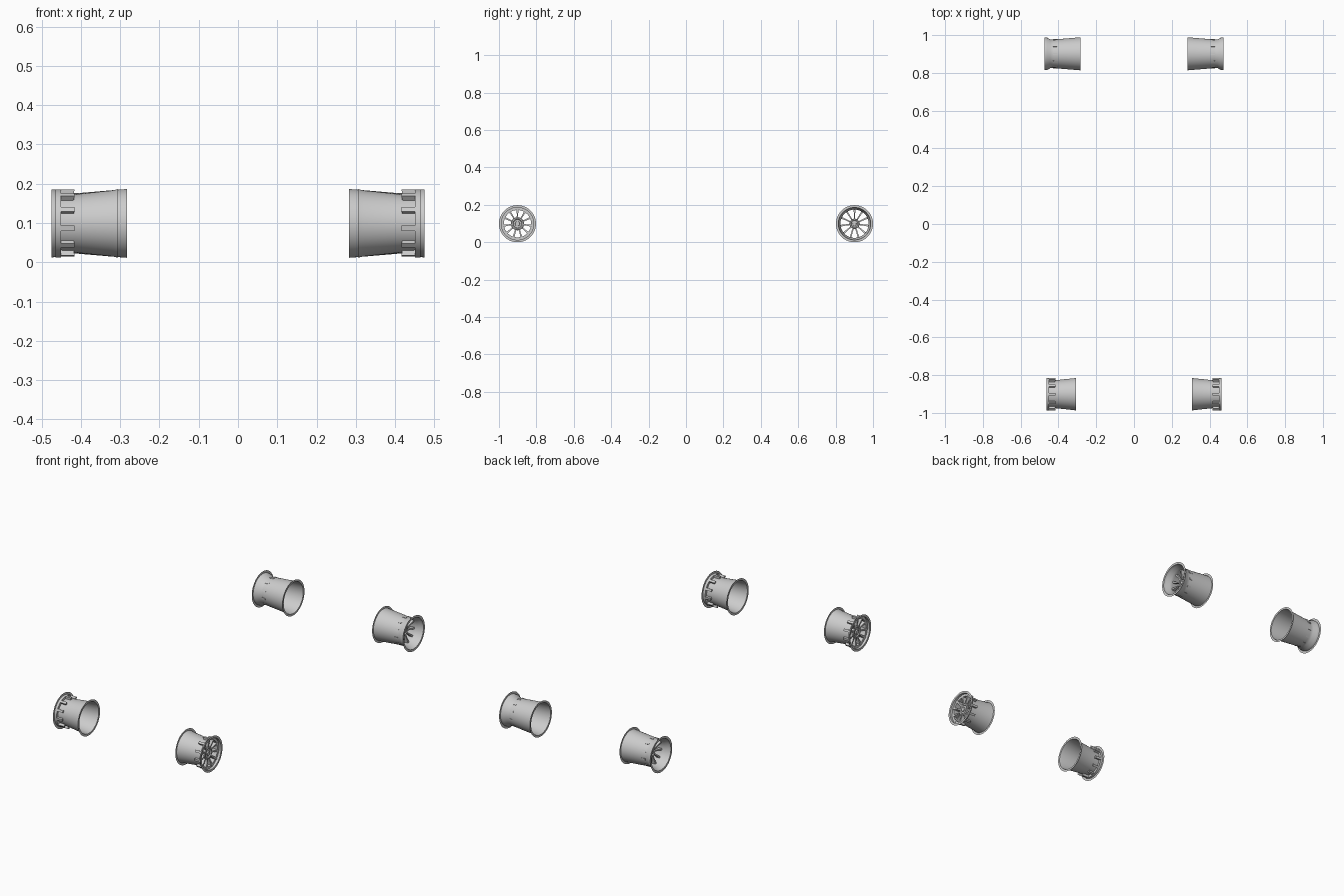
import bpy, bmesh, math
from mathutils import Matrix, Vector

cube = bpy.data.objects.get("Cube")
if cube:
    bpy.data.objects.remove(cube, do_unlink=True)

RADIUS = 0.099
AXLE_Y = 0.901
SPOKES = 11
SEGMENTS = 64


def finish(bm, name, place):
    """Turn a bmesh into a smooth shaded object at a wheel centre."""
    bmesh.ops.recalc_face_normals(bm, faces=bm.faces)
    mesh = bpy.data.meshes.new(name)
    bm.to_mesh(mesh)
    bm.free()
    ob = bpy.data.objects.new(name, mesh)
    bpy.context.collection.objects.link(ob)
    ob.location = place
    bpy.ops.object.select_all(action='DESELECT')
    ob.select_set(True)
    bpy.context.view_layer.objects.active = ob
    bpy.ops.object.shade_smooth_by_angle(angle=math.radians(30))
    return ob


def lathe(name, profile, side, place):
    """Spin (x, radius) points around the axle."""
    bm = bmesh.new()
    verts = [bm.verts.new((side * x, 0, r)) for x, r in profile]
    edges = [bm.edges.new(pair) for pair in zip(verts, verts[1:])]
    bmesh.ops.spin(bm, geom=verts + edges, cent=(0, 0, 0), axis=(1, 0, 0),
                   angle=math.tau, steps=SEGMENTS)
    bmesh.ops.remove_doubles(bm, verts=bm.verts, dist=0.00001)
    return finish(bm, name, place)


def radial_bars(name, sections, side, place):
    """Loft (radius, back x, front x, width) sections and repeat them around."""
    bm = bmesh.new()
    for i in range(SPOKES):
        turn = Matrix.Rotation(math.tau * i / SPOKES, 3, 'X')
        rings = []
        for r, back, front, width in sections:
            h = width / 2
            corners = [(back, -h), (front, -h), (front, h), (back, h)]
            rings.append([bm.verts.new(turn @ Vector((side * x, y, r)))
                          for x, y in corners])
        for a, b in zip(rings, rings[1:]):
            for k in range(4):
                n = (k + 1) % 4
                bm.faces.new((a[k], a[n], b[n], b[k]))
        bm.faces.new(rings[0])
        bm.faces.new(rings[-1])
    return finish(bm, name, place)


# Barrels with flat flanges at both ends
front_barrel = [(0.306, RADIUS), (0.306, 0.087), (0.32, 0.084), (0.416, 0.074),
                (0.45, 0.073), (0.45, 0.0865), (0.464, 0.0865), (0.464, RADIUS)]
rear_barrel = [(0.282, RADIUS), (0.282, 0.0875), (0.308, 0.0855), (0.425, 0.0755),
               (0.442, 0.0755), (0.46, 0.0855), (0.475, 0.0865), (0.475, RADIUS)]

# Spokes; the front ones end in blocks that stand out of the barrel
front_spokes = [(0.025, 0.425, 0.443, 0.009), (0.05, 0.428, 0.447, 0.007),
                (0.074, 0.418, 0.452, 0.011), (0.0865, 0.416, 0.452, 0.013)]
rear_spokes = [(0.02, 0.405, 0.418, 0.008), (0.05, 0.406, 0.423, 0.007),
               (0.078, 0.406, 0.428, 0.010)]


def hub_profile(back, face, r):
    """Hub disc with a raised rim, a dish and a centre nut."""
    return [(back, 0), (back, r), (face, r), (face + 0.003, r * 0.9),
            (face + 0.003, r * 0.72), (face - 0.002, r * 0.62),
            (face - 0.002, r * 0.36), (face + 0.005, r * 0.33), (face + 0.005, 0)]


axles = {
    "front": (-AXLE_Y, front_barrel, front_spokes, hub_profile(0.422, 0.443, 0.035)),
    "rear": (AXLE_Y, rear_barrel, rear_spokes, hub_profile(0.402, 0.418, 0.027)),
}

for axle, (y, barrel, spokes, hub) in axles.items():
    for side, label in ((1, "left"), (-1, "right")):
        place = (0, y, RADIUS)
        prefix = f"{axle}_{label}"
        lathe(prefix + "_rim_barrel", barrel, side, place)
        radial_bars(prefix + "_spokes", spokes, side, place)
        lathe(prefix + "_hub", hub, side, place)
